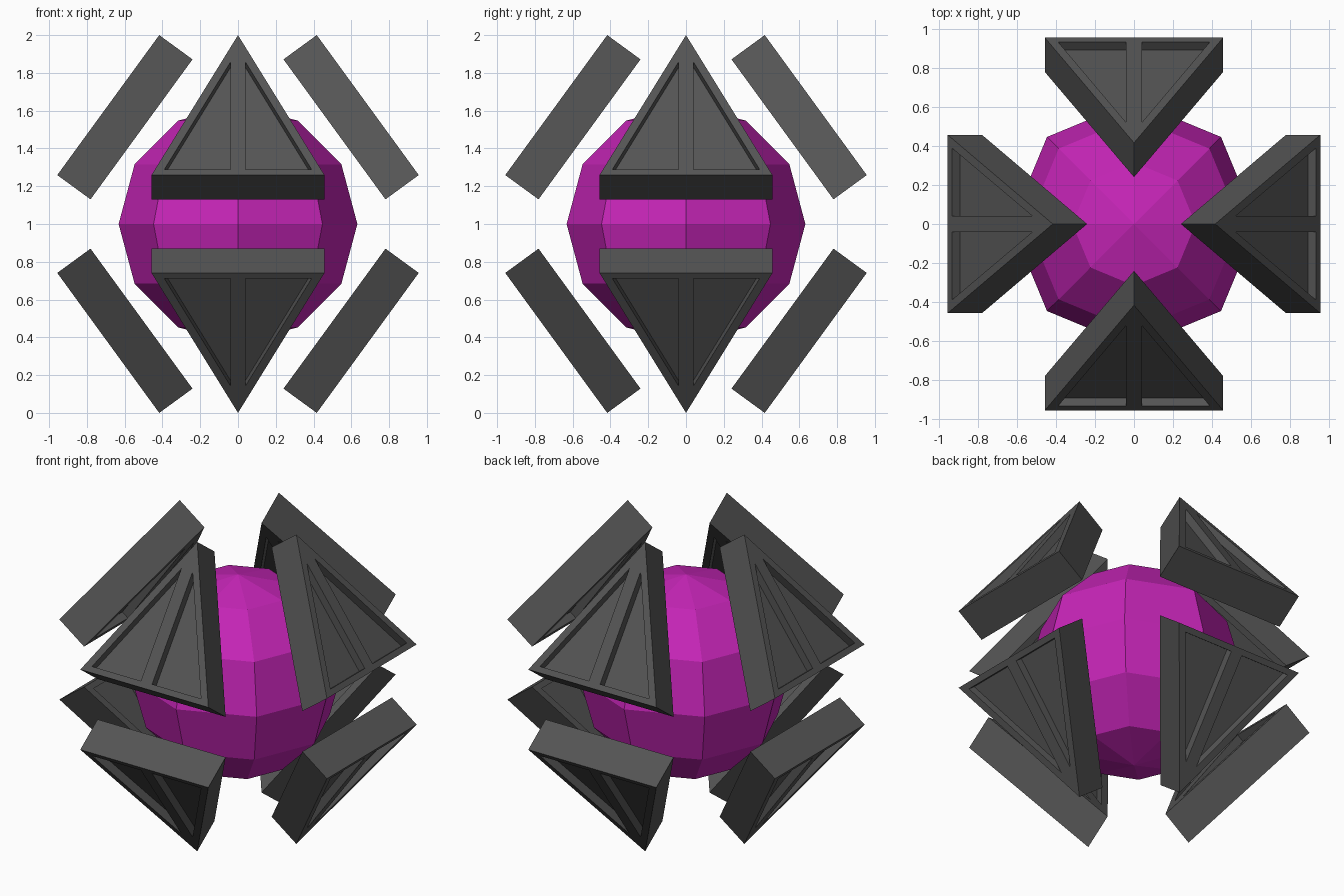
import bpy, bmesh, math
from mathutils import Vector, Matrix

cube = bpy.data.objects.get("Cube")
if cube:
    bpy.data.objects.remove(cube, do_unlink=True)


def material(name, rgb):
    mat = bpy.data.materials.new(name)
    mat.use_nodes = True
    color = (*rgb, 1)
    mat.diffuse_color = color
    mat.node_tree.nodes["Principled BSDF"].inputs["Base Color"].default_value = color
    return mat


def add_object(name, bm, mat):
    bmesh.ops.recalc_face_normals(bm, faces=bm.faces)
    mesh = bpy.data.meshes.new(name)
    bm.to_mesh(mesh)
    bm.free()
    mesh.materials.append(mat)
    obj = bpy.data.objects.new(name, mesh)
    bpy.context.collection.objects.link(obj)


GREY = material("dark grey metal", (0.09, 0.09, 0.09))
PURPLE = material("magenta crystal", (0.56, 0.018, 0.47))
CENTER = Vector((0, 0, 1))

# Faceted core
bm = bmesh.new()
bmesh.ops.create_uvsphere(bm, u_segments=8, v_segments=6, radius=0.632,
                          matrix=Matrix.Translation(CENTER))
add_object("core", bm, PURPLE)

# Upper front panel: base centre, slope direction and inward direction
BASE = Vector((0, -0.957, 0.259))
UP = Vector((0, 0.54, 0.741))
SLOPE = UP.normalized()
INWARD = Vector((0, SLOPE.z, -SLOPE.y))
THICK, DEPTH = 0.218, 0.05
OUTLINE = [(-0.458, 0), (0.458, 0), (0, UP.length)]
POCKET = [(0.39, 0.037), (0.04, 0.037), (0.04, 0.74)]


def panel_mesh():
    """Triangular slab with two sunken triangles on each broad face."""
    bm = bmesh.new()

    def ring(points, depth):
        return [bm.verts.new(BASE + Vector((u, 0, 0)) + SLOPE * v + INWARD * depth)
                for u, v in points]

    def walls(top, bottom):
        for i in range(3):
            j = (i + 1) % 3
            bm.faces.new((top[i], top[j], bottom[j], bottom[i]))

    rims = []
    for level, floor in ((0, DEPTH), (THICK, THICK - DEPTH)):
        a, b, c = rim = ring(OUTLINE, level)
        rims.append(rim)
        pockets = []
        for side in (-1, 1):
            shape = [(side * u, v) for u, v in POCKET]
            edge, sunk = ring(shape, level), ring(shape, floor)
            walls(edge, sunk)
            bm.faces.new(sunk)
            pockets.append(edge)
        left, right = pockets
        # Frame around the pockets and the middle bar
        bm.faces.new((a, b, right[0], right[1], left[1], left[0]))
        bm.faces.new((left[1], right[1], right[2], left[2]))
        bm.faces.new((a, left[0], left[2], c))
        bm.faces.new((b, c, right[2], right[0]))
        bm.faces.new((left[2], right[2], c))
    walls(*rims)
    return bm


# Eight panels: four turns, above and below
for level, flip in (("upper", 1), ("lower", -1)):
    for turn, side in enumerate(("front", "left", "back", "right")):
        bm = panel_mesh()
        bm.transform(Matrix.Translation(CENTER) @ Matrix.Diagonal((1, 1, flip, 1))
                     @ Matrix.Rotation(turn * math.pi / 2, 4, "Z"))
        add_object(f"{level}_{side}_panel", bm, GREY)
